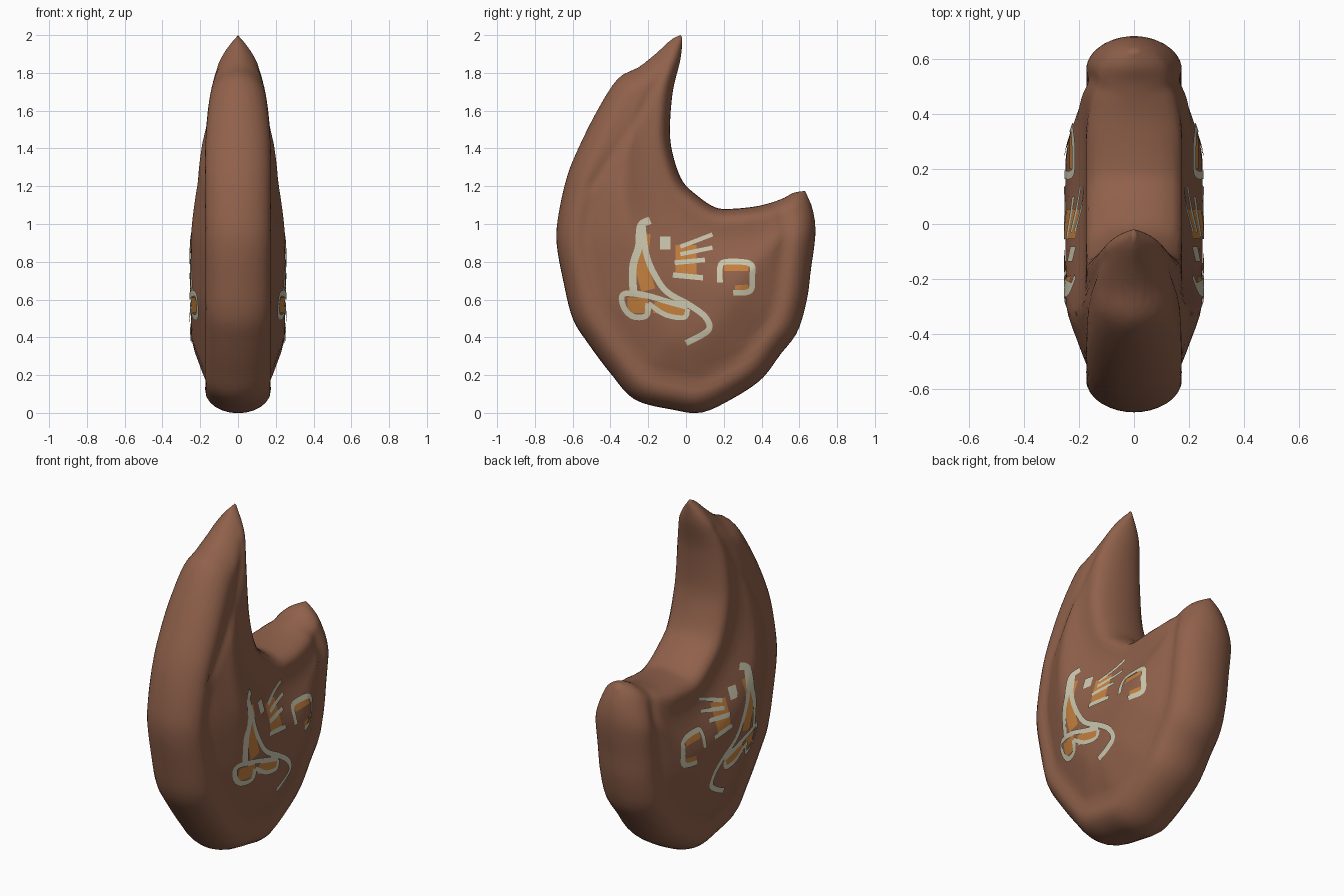
import bpy, bmesh, math
from mathutils import Vector
from mathutils.bvhtree import BVHTree
from mathutils.geometry import intersect_point_line

cube = bpy.data.objects.get("Cube")
if cube:
    bpy.data.objects.remove(cube, do_unlink=True)


def material(name, rgb):
    m = bpy.data.materials.new(name)
    m.use_nodes = True
    m.diffuse_color = (*rgb, 1)
    bsdf = m.node_tree.nodes["Principled BSDF"]
    bsdf.inputs["Base Color"].default_value = (*rgb, 1)
    bsdf.inputs["Roughness"].default_value = 0.8
    return m


brown = material("clay brown", (0.28, 0.12, 0.07))
cream = material("cream paint", (0.60, 0.57, 0.42))
orange = material("orange paint", (0.56, 0.22, 0.05))


def spline(points, steps):
    """Catmull-Rom curve through 2D points."""
    p = [Vector(q) for q in points]
    p = [2 * p[0] - p[1]] + p + [2 * p[-1] - p[-2]]
    out = []
    for a, b, c, d in zip(p, p[1:], p[2:], p[3:]):
        for k in range(steps):
            t = k / steps
            out.append(0.5 * (2 * b + (c - a) * t + (2 * a - 5 * b + 4 * c - d) * t ** 2
                              + (3 * b - a - 3 * c + d) * t ** 3))
    return out + [p[-2]]


def resample(curve, count):
    """Points at equal arc length along a curve."""
    lengths = [0]
    for a, b in zip(curve, curve[1:]):
        lengths.append(lengths[-1] + (b - a).length)
    out, j = [], 0
    for i in range(count + 1):
        goal = lengths[-1] * i / count
        while j < len(curve) - 2 and lengths[j + 1] < goal:
            j += 1
        span = max(lengths[j + 1] - lengths[j], 1e-9)
        out.append(curve[j].lerp(curve[j + 1], (goal - lengths[j]) / span))
    return out


def distance(p, curve):
    best = 9
    for a, b in zip(curve, curve[1:]):
        q, t = intersect_point_line(p, a, b)
        q = a if t < 0 else b if t > 1 else q
        best = min(best, (p - Vector(q[:2])).length)
    return best


def smooth(a, b, v):
    t = min(max((v - a) / (b - a), 0), 1)
    return t * t * (3 - 2 * t)


def rounded(d, radius):
    t = 1 - min(d / radius, 1)
    return math.sqrt(max(1 - t * t, 0))


# Side outline: outer edge and inner edge, both from horn tip to rear tip
OUTER = [(-.03, 2), (-.08, 1.975), (-.15, 1.91), (-.25, 1.83), (-.36, 1.77), (-.47, 1.6),
         (-.57, 1.4), (-.63, 1.25), (-.675, 1.05), (-.685, .9), (-.65, .7), (-.6, .5),
         (-.52, .37), (-.4, .21), (-.27, .07), (-.06, .015), (.07, 0), (.2, .05), (.39, .17),
         (.5, .31), (.59, .43), (.64, .6), (.66, .75), (.685, .95), (.67, 1.08), (.63, 1.175)]
INNER = [(-.03, 2), (-.02, 1.98), (-.03, 1.87), (-.07, 1.7), (-.085, 1.5), (-.07, 1.37),
         (-.02, 1.23), (.06, 1.15), (.15, 1.09), (.23, 1.08), (.38, 1.095), (.5, 1.13),
         (.57, 1.165), (.63, 1.175)]
STATIONS, ACROSS = 100, 28
outer = resample(spline(OUTER, 8), STATIONS)
inner = resample(spline(INNER, 8), STATIONS)
horn_crease = spline([(-.5, 1.2), (-.3, 1.5), (-.12, 1.82)], 3)


def half_width(p):
    """Half thickness: rounded rim, shallow groove and swollen side panel."""
    y, z = p
    d_out, d_in = distance(p, outer), distance(p, inner)
    d = min(d_out, d_in)
    w = 0.175 * rounded(d_out, 0.12) * rounded(d_in, 0.07)
    w += 0.075 * smooth(0.13, 0.42, d)
    w -= 0.010 * math.exp(-((d_out - 0.16) / 0.03) ** 2) * (1 - smooth(1, 1.3, z))
    w -= 0.010 * math.exp(-(distance(p, horn_crease) / 0.025) ** 2)
    if z > 1.3:
        w *= math.sqrt(max(1 - ((z - 1.3) / 0.71) ** 2, 0))
    if y > 0.3:
        w *= 1 - 0.4 * smooth(0.9, 1.2, z) * smooth(0.3, 0.55, y)
    return max(w, 0)


# Body: closed cross-sections lofted from the horn tip to the rear tip
bm = bmesh.new()
rings = []
for o, i in zip(outer, inner):
    right, left = [], []
    for k in range(ACROSS + 1):
        p = o.lerp(i, (1 - math.cos(math.pi * k / ACROSS)) / 2)
        edge = k in (0, ACROSS)
        w = 0 if edge else half_width(p)
        right.append(bm.verts.new((-w, p.x, p.y)))
        if not edge:
            left.append(bm.verts.new((w, p.x, p.y)))
    rings.append(right + left[::-1])
for a, b in zip(rings, rings[1:]):
    for k in range(len(a)):
        n = (k + 1) % len(a)
        bm.faces.new((a[k], a[n], b[n], b[k]))
bmesh.ops.remove_doubles(bm, verts=bm.verts, dist=0.0004)
bmesh.ops.recalc_face_normals(bm, faces=bm.faces)
surface = BVHTree.FromBMesh(bm)


def finish(name, bm, mat):
    mesh = bpy.data.meshes.new(name)
    bm.to_mesh(mesh)
    bm.free()
    mesh.materials.append(mat)
    for f in mesh.polygons:
        f.use_smooth = True
    ob = bpy.data.objects.new(name, mesh)
    bpy.context.collection.objects.link(ob)
    return ob


finish("claw_body", bm, brown)


def ribbon(bm, side, points, width, lift):
    """Painted stroke that follows the body's surface."""
    path = resample(spline(points, 6), 6 * len(points))
    rows = []
    for i, p in enumerate(path):
        t = (path[min(i + 1, len(path) - 1)] - path[max(i - 1, 0)]).normalized()
        row = []
        for k in range(-2, 3):
            q = p + Vector((-t.y, t.x)) * width * k / 4
            hit = surface.ray_cast(Vector((side, q.x, q.y)), Vector((-side, 0, 0)))[0]
            row.append(bm.verts.new((hit.x + side * lift, q.x, q.y)))
        rows.append(row)
    for a, b in zip(rows, rows[1:]):
        for k in range(4):
            quad = (a[k], b[k], b[k + 1], a[k + 1])
            bm.faces.new(quad if side < 0 else quad[::-1])


# Painted strokes: (path, width)
CREAM = [
    ([(-.19, 1.02), (-.24, .99), (-.25, .88), (-.28, .78), (-.28, .64)], .04),
    ([(-.23, .99), (-.21, .84), (-.165, .73), (-.1, .64), (.02, .57), (.1, .51),
      (.125, .45), (.08, .41), (0, .37)], .032),
    ([(-.2, .62), (-.33, .63), (-.33, .56), (-.28, .51), (-.21, .515), (-.2, .58)], .03),
    ([(-.3, .64), (-.2, .62), (-.1, .59), (.01, .56)], .03),
    ([(-.2, .58), (-.11, .52), (-.01, .505), (.01, .55)], .026),
    ([(-.11, .935), (-.11, .865)], .055),
    ([(-.03, .88), (.05, .91), (.14, .945)], .022),
    ([(-.03, .84), (.14, .875)], .022),
    ([(-.06, .795), (.1, .81)], .025),
    ([(-.07, .73), (.09, .715)], .028),
    ([(.18, .69), (.18, .77), (.21, .8), (.34, .79), (.35, .72), (.34, .645), (.25, .635)], .03),
]
ORANGE = [
    ([(-.225, .95), (-.235, .8), (-.2, .65)], .075),
    ([(-.31, .57), (-.2, .57)], .08),
    ([(-.17, .56), (0, .535)], .06),
    ([(0, .89), (0, .72)], .11),
    ([(.2, .77), (.33, .77)], .035),
    ([(.26, .66), (.33, .665)], .03),
]
for side, label in ((-1, "right"), (1, "left")):
    for name, strokes, mat, lift in (("cream_marks", CREAM, cream, .006),
                                     ("orange_marks", ORANGE, orange, .003)):
        marks = bmesh.new()
        for points, width in strokes:
            ribbon(marks, side, points, width, lift)
        finish(f"{name}_{label}", marks, mat)
